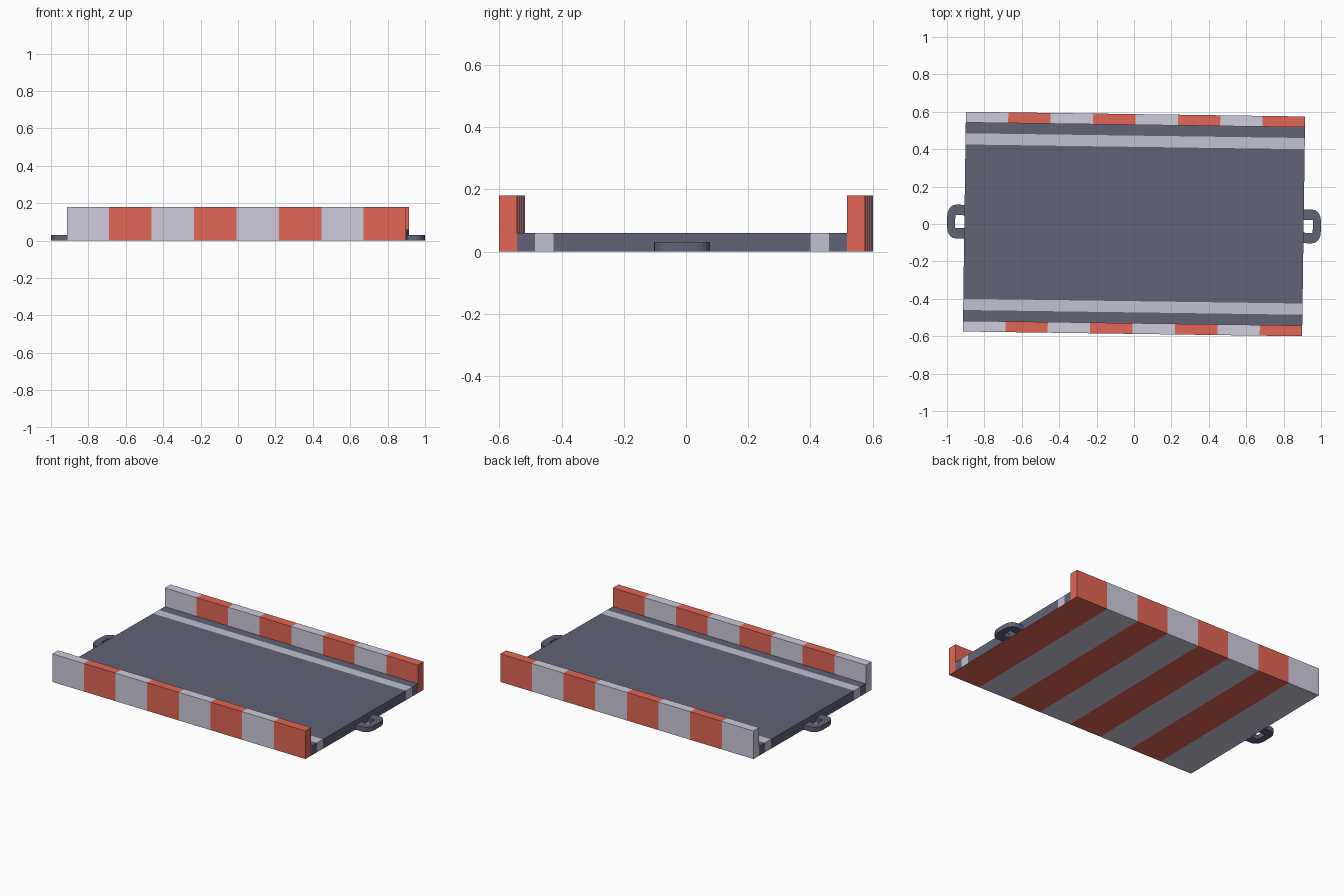
import bpy, bmesh, math
from mathutils import Matrix, Vector

if "Cube" in bpy.data.objects:
    bpy.data.objects.remove(bpy.data.objects["Cube"])

HL, HW, INNER = 0.907, 0.5875, 0.53      # half length, half width, curb inner edge
DECK_H, CURB_H, STRIPES = 0.06, 0.18, 8
LINE = (0.4125, 0.4725)                  # lane line band in |y|
TURN = Matrix.Rotation(math.radians(-0.8), 4, 'Z')


def lin(c):
    return c / 12.92 if c <= 0.04045 else ((c + 0.055) / 1.055) ** 2.4


def mat(name, r, g, b):
    m = bpy.data.materials.new(name)
    m.diffuse_color = (lin(r), lin(g), lin(b), 1)
    m.use_nodes = True
    m.node_tree.nodes["Principled BSDF"].inputs["Base Color"].default_value = m.diffuse_color
    return m


asphalt = mat("asphalt grey", 0.38, 0.385, 0.465)
line_paint = mat("lane line grey", 0.76, 0.755, 0.82)
white = mat("curb white", 0.81, 0.80, 0.865)
red = mat("curb red", 0.89, 0.40, 0.33)
MATS = [asphalt, line_paint, white, red]


def finish(name, bm, rule):
    """Colour faces by rule, turn the part slightly and add it to the scene."""
    bm.normal_update()
    for f in bm.faces:
        f.material_index = rule(f)
    bm.transform(TURN)
    me = bpy.data.meshes.new(name)
    bm.to_mesh(me)
    bm.free()
    for m in MATS:
        me.materials.append(m)
    ob = bpy.data.objects.new(name, me)
    bpy.context.collection.objects.link(ob)


def striped_box(y0, y1, h, y_cuts=()):
    """Box along x, cut at each stripe border and at the given y values."""
    bm = bmesh.new()
    size = Matrix.Diagonal((2 * HL, y1 - y0, h, 1))
    bmesh.ops.create_cube(bm, size=1,
                          matrix=Matrix.Translation((0, (y0 + y1) / 2, h / 2)) @ size)
    cuts = [((-HL + 2 * HL * i / STRIPES, 0, 0), (1, 0, 0)) for i in range(1, STRIPES)]
    cuts += [((0, y, 0), (0, 1, 0)) for y in y_cuts]
    for co, no in cuts:
        bmesh.ops.bisect_plane(bm, geom=bm.verts[:] + bm.edges[:] + bm.faces[:],
                               plane_co=co, plane_no=no, dist=1e-6)
    return bm


def stripe(f):
    x = f.calc_center_median().x
    i = min(STRIPES - 1, max(0, int((x + HL) / (2 * HL) * STRIPES)))
    return 2 + i % 2


def deck_rule(f):
    if f.normal.z < -0.5:
        return stripe(f)
    return 1 if LINE[0] < abs(f.calc_center_median().y) < LINE[1] else 0


# road deck with lane lines and striped underside
finish("road_deck", striped_box(-INNER, INNER, DECK_H,
                                [s * y for s in (-1, 1) for y in LINE]), deck_rule)

# striped side curbs
finish("front_curb", striped_box(-HW, -INNER, CURB_H), stripe)
finish("back_curb", striped_box(INNER, HW, CURB_H), stripe)

# connector loops: U-shaped profile with rounded outer corners
RX, RY, OUT = 0.045, 0.06, 0.999
half = [(HL - 0.005, 0.09)]
for i in range(6):
    a = math.radians(90 - 18 * i)
    half.append((OUT - RX + RX * math.cos(a), 0.09 - RY + RY * math.sin(a)))
outer = half + [(x, -y) for x, y in reversed(half)]
inner = [(HL - 0.005, -0.034), (0.956, -0.034), (0.956, 0.034), (HL - 0.005, 0.034)]
for name, side in (("right_loop", 1), ("left_loop", -1)):
    bm = bmesh.new()
    face = bm.faces.new([bm.verts.new((side * x, side * y, 0)) for x, y in outer + inner])
    ext = bmesh.ops.extrude_face_region(bm, geom=[face], use_keep_orig=True)
    for v in ext["geom"]:
        if isinstance(v, bmesh.types.BMVert):
            v.co += Vector((0, 0, 0.03))
    bmesh.ops.recalc_face_normals(bm, faces=bm.faces[:])
    finish(name, bm, lambda f: 0)
